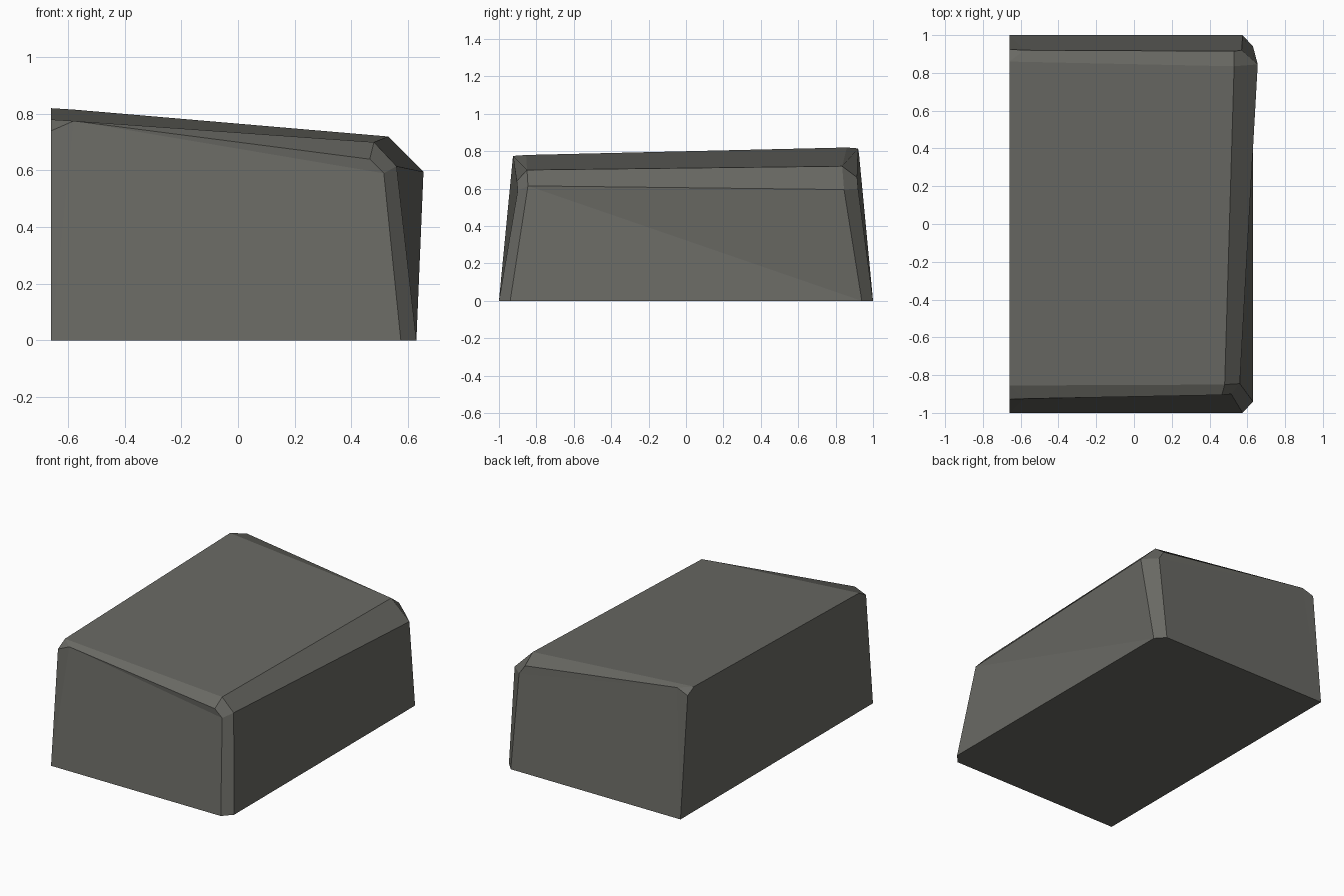
import bpy
import bmesh

default_cube = bpy.data.objects.get("Cube")
if default_cube:
    bpy.data.objects.remove(default_cube, do_unlink=True)


def make_material(name, colour):
    material = bpy.data.materials.new(name)
    material.use_nodes = True
    material.diffuse_color = colour
    shader = next(n for n in material.node_tree.nodes if n.type == "BSDF_PRINCIPLED")
    shader.inputs["Base Color"].default_value = colour
    shader.inputs["Roughness"].default_value = 0.9
    return material


def build_block(name, corners, faces, material):
    mesh = bpy.data.meshes.new(name)
    bm = bmesh.new()
    points = {key: bm.verts.new(co) for key, co in corners.items()}
    for face in faces:
        bm.faces.new([points[key] for key in face.split()])
    bmesh.ops.recalc_face_normals(bm, faces=bm.faces)
    bm.to_mesh(mesh)
    bm.free()
    mesh.materials.append(material)
    block = bpy.data.objects.new(name, mesh)
    bpy.context.collection.objects.link(block)
    return block


# Chamfered corners: "cut" lies on the flat broken side, "base" on the ground
corners = {
    # front, broken side
    "front_cut_base": (-0.66, -1, 0),
    "front_cut_wall": (-0.66, -0.928, 0.74),
    "front_cut_nick": (-0.58, -0.925, 0.775),
    "front_cut_top": (-0.66, -0.855, 0.78),
    # front, sloped side
    "front_base": (0.575, -1, 0),
    "front_wall": (0.515, -0.9, 0.59),
    "front_rim": (0.465, -0.905, 0.64),
    "front_top": (0.48, -0.85, 0.70),
    "front_side": (0.56, -0.845, 0.615),
    "front_side_base": (0.63, -0.94, 0),
    # back, sloped side
    "back_side_base": (0.63, 0.94, 0),
    "back_side": (0.655, 0.845, 0.595),
    "back_top": (0.53, 0.835, 0.72),
    "back_rim": (0.53, 0.915, 0.66),
    "back_wall": (0.57, 0.92, 0.60),
    "back_base": (0.575, 1, 0),
    # back, broken side
    "back_cut_base": (-0.66, 1, 0),
    "back_cut_wall": (-0.66, 0.925, 0.785),
    "back_cut_nick": (-0.58, 0.92, 0.815),
    "back_cut_top": (-0.66, 0.86, 0.82),
}

faces = [
    # ground, broken side and top
    "front_cut_base front_base front_side_base back_side_base back_base back_cut_base",
    "front_cut_base front_cut_wall front_cut_top back_cut_top back_cut_wall back_cut_base",
    "front_cut_top front_top back_top back_cut_top",
    # twisted sloped side and its top bevel
    "front_side_base back_side_base front_side",
    "back_side_base back_side front_side",
    "front_top front_side back_side back_top",
]

# Front and back walls share one layout of panels and bevels
for end in ("front", "back"):
    faces += [layout.replace("@", end) for layout in (
        "@_cut_base @_base @_wall @_cut_nick",
        "@_cut_base @_cut_nick @_cut_wall",
        "@_wall @_rim @_cut_nick",
        "@_cut_wall @_cut_nick @_cut_top",
        "@_cut_nick @_rim @_top @_cut_top",
        "@_base @_side_base @_side @_wall",
        "@_wall @_side @_top @_rim",
    )]

stone = make_material("dark stone grey", (0.14, 0.14, 0.125, 1))
build_block("stone_block", corners, faces, stone)
